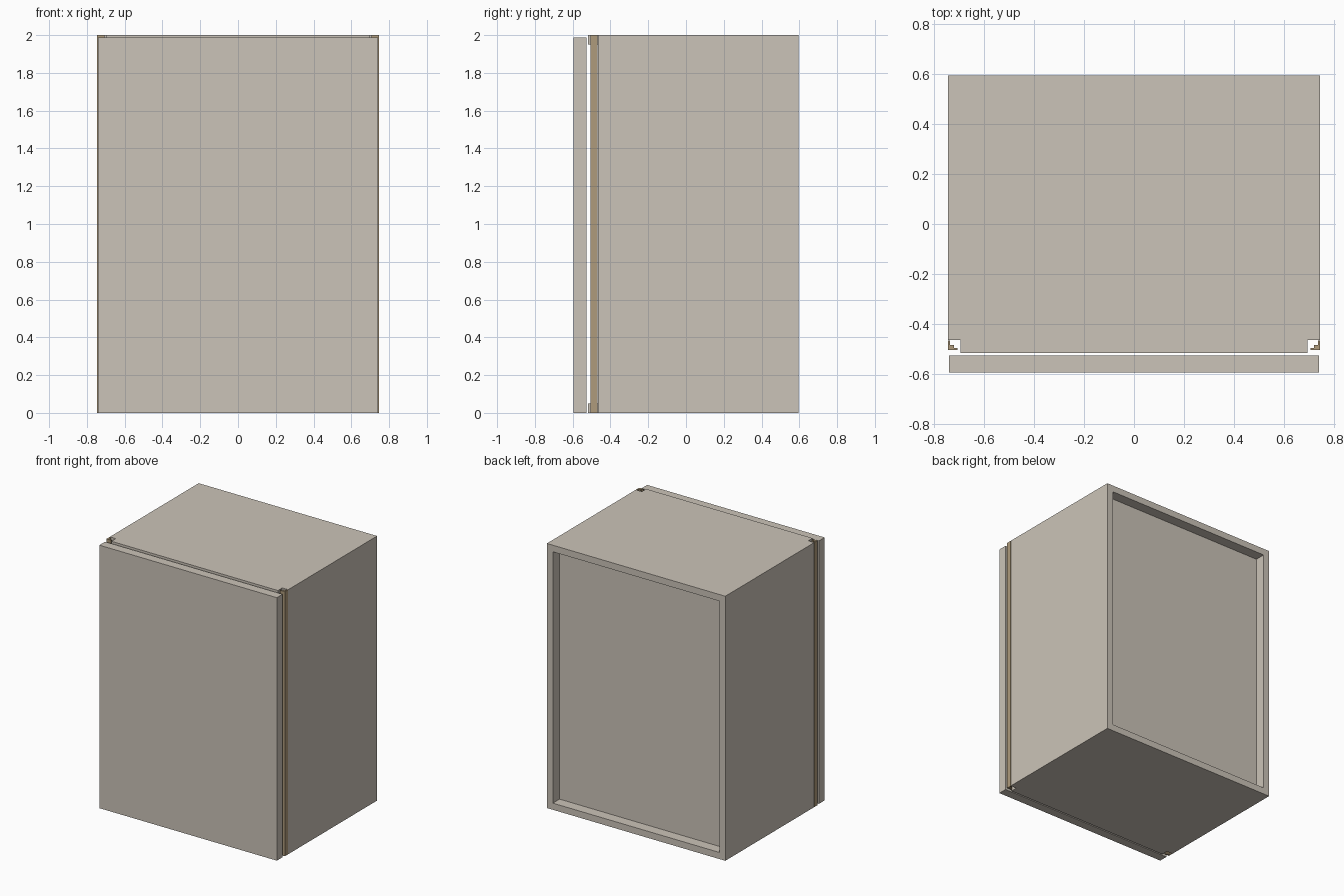
import bpy, bmesh

if "Cube" in bpy.data.objects:
    bpy.data.objects.remove(bpy.data.objects["Cube"])

def material(name, rgb):
    m = bpy.data.materials.new(name)
    m.diffuse_color = (*rgb, 1.0)
    m.use_nodes = True
    m.node_tree.nodes["Principled BSDF"].inputs["Base Color"].default_value = m.diffuse_color
    return m

BOARD = material("beige_board", (0.60, 0.55, 0.48))
BROWN = material("brown_strip", (0.43, 0.33, 0.20))

X, Y, H = 0.746, 0.596, 2.0     # half width, half depth, height
T = 0.05                        # board thickness
SIDE_Y = -0.466                 # front edge of the side boards
LIP_Y = -0.518                  # front edge of top and bottom boards

def finish(name, bm, mat):
    bmesh.ops.recalc_face_normals(bm, faces=bm.faces)
    me = bpy.data.meshes.new(name)
    bm.to_mesh(me)
    bm.free()
    me.materials.append(mat)
    ob = bpy.data.objects.new(name, me)
    bpy.context.collection.objects.link(ob)
    return ob

def box(name, lo, hi, mat):
    bm = bmesh.new()
    bmesh.ops.create_cube(bm, size=1)
    for v in bm.verts:
        v.co = [hi[i] if v.co[i] > 0 else lo[i] for i in range(3)]
    return finish(name, bm, mat)

def cells(name, axes, solid, mat):
    """One clean skin around the solid cells of an uneven grid."""
    bm = bmesh.new()
    n = [len(a) - 1 for a in axes]
    def filled(c):
        return all(0 <= c[i] < n[i] for i in range(3)) and solid(*c)
    for i in range(n[0]):
        for j in range(n[1]):
            for k in range(n[2]):
                c = (i, j, k)
                if not filled(c):
                    continue
                for a in range(3):
                    for s in (0, 1):
                        nb = list(c)
                        nb[a] += 1 if s else -1
                        if filled(nb):
                            continue
                        u, w = [q for q in range(3) if q != a]
                        vs = []
                        for du, dw in ((0, 0), (1, 0), (1, 1), (0, 1)):
                            p = list(c)
                            p[a] += s
                            p[u] += du
                            p[w] += dw
                            vs.append(bm.verts.new([axes[q][p[q]] for q in range(3)]))
                        bm.faces.new(vs)
    bmesh.ops.remove_doubles(bm, verts=bm.verts, dist=1e-5)
    bmesh.ops.recalc_face_normals(bm, faces=bm.faces)
    bmesh.ops.dissolve_limit(bm, angle_limit=0.01, verts=bm.verts, edges=bm.edges)
    return finish(name, bm, mat)

# carcass: left side, top and bottom in one piece, top and bottom reach forward
cells("carcass",
      [(-X, -X + T, X - T), (LIP_Y, SIDE_Y, Y), (0, T, H - T, H)],
      lambda i, j, k: (i == 0 and j == 1) or (i == 1 and k != 1), BOARD)

# right side board
box("right_side", (X - T, SIDE_Y, 0), (X, Y, H), BOARD)

# recessed back panel
box("back_panel", (-X + T, Y - 0.105, T), (X - T, Y - 0.08, H - T), BOARD)

# door
box("door", (-0.742, -Y, 0), (0.742, -0.528, 1.988), BOARD)

# stepped edge strips in the front corners, running the full height
PROFILE = [(0, -0.468), (0, -0.506), (0.039, -0.506), (0.039, -0.498),
           (0.024, -0.498), (0.024, -0.486), (0.009, -0.486), (0.009, -0.468)]
for side, label in ((-1, "left"), (1, "right")):
    bm = bmesh.new()
    f = bm.faces.new([bm.verts.new((side * (X - x), y, 0)) for x, y in PROFILE])
    ext = bmesh.ops.extrude_face_region(bm, geom=[f])
    for v in ext["geom"]:
        if isinstance(v, bmesh.types.BMVert):
            v.co.z = H
    finish(label + "_edge_strip", bm, BROWN)
